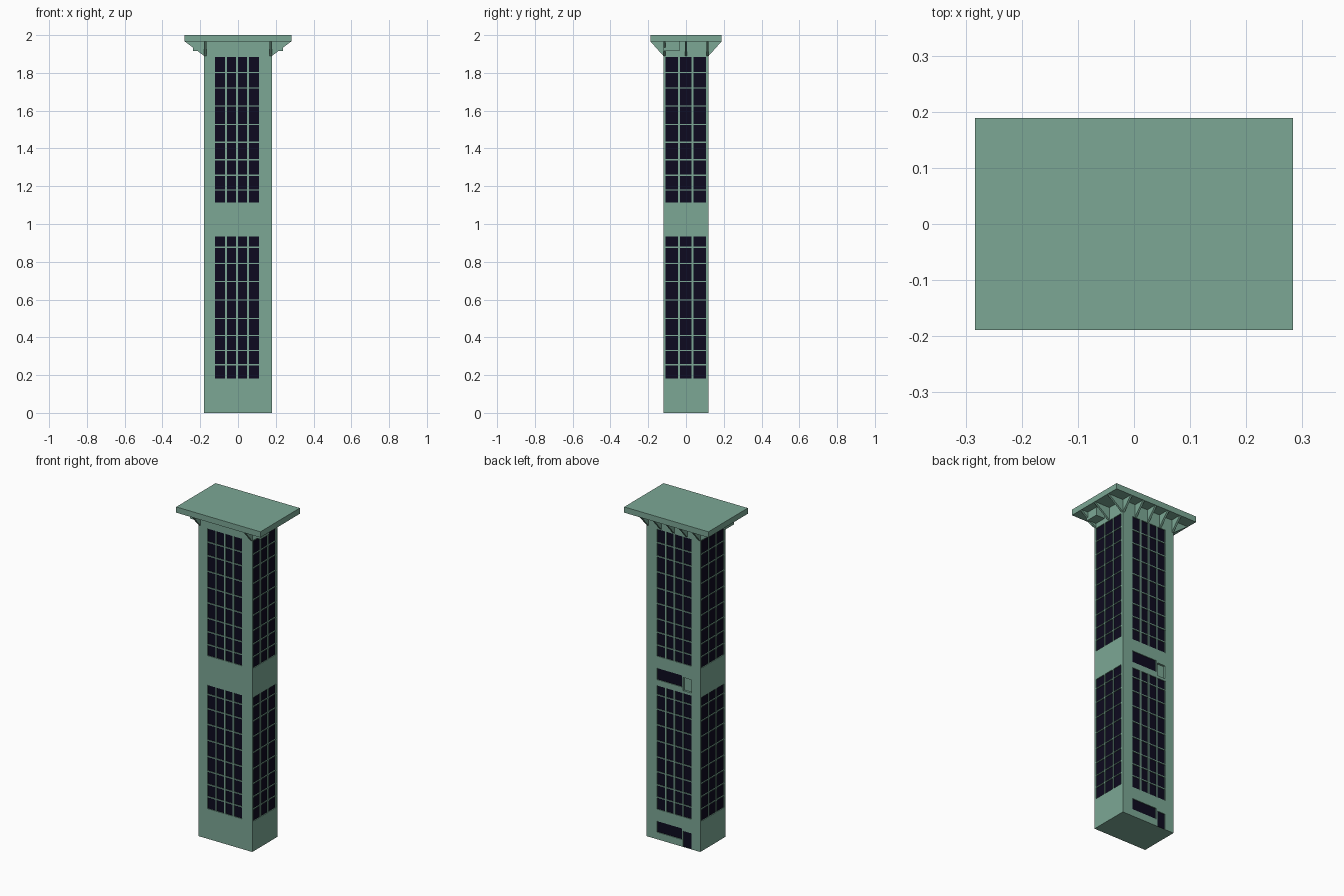
import bpy, bmesh
from mathutils import Vector

if "Cube" in bpy.data.objects:
    bpy.data.objects.remove(bpy.data.objects["Cube"])

def material(name, rgb):
    m = bpy.data.materials.new(name)
    m.diffuse_color = (*rgb, 1)
    m.use_nodes = True
    m.node_tree.nodes["Principled BSDF"].inputs["Base Color"].default_value = m.diffuse_color
    return m

GREEN = material("sage green", (0.2, 0.39, 0.3))
DARK = material("dark navy glass", (0.004, 0.003, 0.014))

HX, HY, TOP = 0.18, 0.12, 1.965
Z = Vector((0, 0, 1))

def finish(bm, name, mats):
    me = bpy.data.meshes.new(name)
    bm.to_mesh(me)
    bm.free()
    for m in mats:
        me.materials.append(m)
    ob = bpy.data.objects.new(name, me)
    bpy.context.collection.objects.link(ob)
    return ob

def prism(name, pts, offset):
    """Extrude a flat outline along an offset vector."""
    bm = bmesh.new()
    a = [bm.verts.new(p) for p in pts]
    b = [bm.verts.new(Vector(p) + Vector(offset)) for p in pts]
    n = len(a)
    bm.faces.new(a)
    bm.faces.new(b[::-1])
    for i in range(n):
        bm.faces.new((a[i], b[i], b[(i + 1) % n], a[(i + 1) % n]))
    bmesh.ops.recalc_face_normals(bm, faces=bm.faces)
    return finish(bm, name, [GREEN])

def box(name, x0, x1, y0, y1, z0, z1):
    return prism(name, [(x0, y0, z0), (x1, y0, z0), (x1, y1, z0), (x0, y1, z0)], (0, 0, z1 - z0))

def wall(name, u_dir, out, dist, half, openings):
    """Wall with recessed openings; each is (u0, u1, z0, z1, depth, material index)."""
    u_dir, out = Vector(u_dir), Vector(out)
    us = sorted({-half, half} | {round(v, 4) for o in openings for v in o[:2]})
    zs = sorted({0, TOP} | {round(v, 4) for o in openings for v in o[2:4]})
    nu, nz = len(us) - 1, len(zs) - 1

    def hit(i, j):
        if not (0 <= i < nu and 0 <= j < nz):
            return None
        u, z = (us[i] + us[i + 1]) / 2, (zs[j] + zs[j + 1]) / 2
        return next((o for o in openings if o[0] < u < o[1] and o[2] < z < o[3]), None)

    bm = bmesh.new()

    def quad(pts, mi):
        vs = [bm.verts.new(u_dir * u + Z * z + out * (dist - d)) for u, z, d in pts]
        bm.faces.new(vs).material_index = mi

    for i in range(nu):
        for j in range(nz):
            o = hit(i, j)
            d, mi = (o[4], o[5]) if o else (0, 0)
            c = [(us[i], zs[j]), (us[i + 1], zs[j]), (us[i + 1], zs[j + 1]), (us[i], zs[j + 1])]
            quad([(*p, d) for p in c], mi)
            if o:
                for k, (di, dj) in enumerate([(0, -1), (1, 0), (0, 1), (-1, 0)]):
                    if hit(i + di, j + dj) is None:
                        a, b = c[k], c[(k + 1) % 4]
                        quad([(*a, 0), (*b, 0), (*b, d), (*a, d)], 0)
    bmesh.ops.remove_doubles(bm, verts=bm.verts, dist=1e-5)
    return finish(bm, name, [GREEN, DARK])

# window grids: two blocks of nine rows
LOW = [0.18, 0.255, 0.33, 0.41, 0.5, 0.598, 0.695, 0.79, 0.877, 0.937]
HIGH = [1.11, 1.18, 1.258, 1.34, 1.433, 1.527, 1.625, 1.72, 1.803, 1.888]

def panes(u0, u1, cols, bar=0.009):
    out, w = [], (u1 - u0) / cols
    for rows in (LOW, HIGH):
        for za, zb in zip(rows, rows[1:]):
            for c in range(cols):
                a = u0 + c * w
                out.append((a + (bar / 2 if c else 0), a + w - (bar / 2 if c < cols - 1 else 0),
                            za + 0.003, zb - 0.003, 0.005, 1))
    return out

# back wall adds wide windows, ground door and recessed upper door
doors = [(-0.112, 0.058, 0.043, 0.11, 0.005, 1), (0.065, 0.12, 0.0, 0.097, 0.005, 1),
         (-0.112, 0.058, 0.97, 1.04, 0.005, 1), (0.065, 0.12, 0.95, 1.03, 0.012, 0)]

wall("front_wall", (1, 0, 0), (0, -1, 0), HY, HX, panes(-0.122, 0.111, 4))
wall("back_wall", (-1, 0, 0), (0, 1, 0), HY, HX, panes(-0.111, 0.122, 4) + doors)
wall("right_wall", (0, 1, 0), (1, 0, 0), HX, HY, panes(-0.108, 0.106, 3))
wall("left_wall", (0, -1, 0), (-1, 0, 0), HX, HY, panes(-0.106, 0.108, 3))

# tower floor
bm = bmesh.new()
bm.faces.new([bm.verts.new(p) for p in
              [(-HX, -HY, 0), (-HX, HY, 0), (HX, HY, 0), (HX, -HY, 0)]])
finish(bm, "tower_floor", [GREEN])

# flat overhanging roof
box("roof_slab", -0.283, 0.283, -0.189, 0.189, TOP, 2.0)

# side beams and triangular brackets under the roof
T = 0.012
for s, side in ((1, "right"), (-1, "left")):
    xa, xb = sorted((s * HX, s * 0.238))
    box(side + "_roof_beam", xa, xb, -0.12, -0.035, 1.915, TOP)
    for y in (-0.114, 0.0, 0.114):
        prism(side + "_bracket", [(s * HX, y - T / 2, 1.89), (s * 0.28, y - T / 2, TOP),
                                  (s * HX, y - T / 2, TOP)], (0, T, 0))
for s, side, xs in ((-1, "front", (-0.174, 0.174)), (1, "back", (-0.174, -0.087, 0, 0.087, 0.174))):
    for x in xs:
        prism(side + "_bracket", [(x - T / 2, s * HY, 1.89), (x - T / 2, s * 0.187, TOP),
                                  (x - T / 2, s * HY, TOP)], (T, 0, 0))
